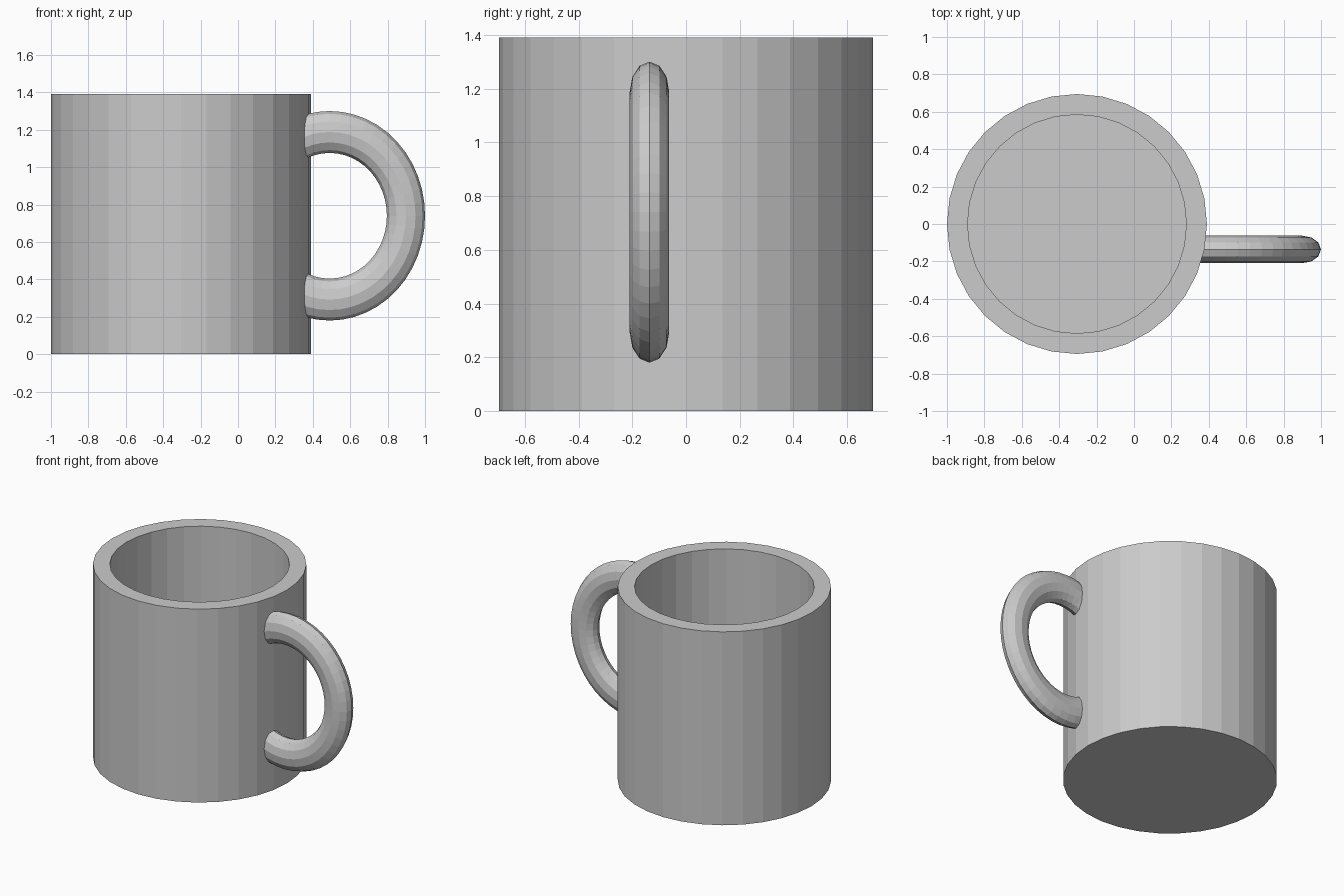
import bpy, bmesh
from math import sin, cos, pi

if "Cube" in bpy.data.objects:
    bpy.data.objects.remove(bpy.data.objects["Cube"])

CX, R_OUT, R_IN = -0.305, 0.695, 0.585
HEIGHT, FLOOR, SIDES = 1.39, 0.25, 32


def add_object(name, bm):
    bmesh.ops.recalc_face_normals(bm, faces=bm.faces)
    mesh = bpy.data.meshes.new(name)
    bm.to_mesh(mesh)
    bm.free()
    obj = bpy.data.objects.new(name, mesh)
    bpy.context.collection.objects.link(obj)
    return obj


# Cup body: faceted thick-walled cylinder, from outer base over the rim to inner floor
bm = bmesh.new()
rings = []
for r, z in [(R_OUT, 0), (R_OUT, HEIGHT), (R_IN, HEIGHT), (R_IN, FLOOR)]:
    rings.append([bm.verts.new((CX + r * sin(2 * pi * i / SIDES),
                                r * cos(2 * pi * i / SIDES), z))
                  for i in range(SIDES)])
for a, b in zip(rings, rings[1:]):
    for i in range(SIDES):
        j = (i + 1) % SIDES
        bm.faces.new((a[i], a[j], b[j], b[i]))
bm.faces.new(rings[0])
bm.faces.new(rings[-1])
add_object("cup_body", bm)

# Handle: flattened ring standing off-centre, trimmed inside the cup wall
MAJOR, MINOR = 48, 12
bm = bmesh.new()
loops = []
for i in range(MAJOR):
    u = 2 * pi * i / MAJOR
    loop = []
    for k in range(MINOR):
        v = 2 * pi * k / MINOR
        d = 1 + 0.25 * cos(v)
        loop.append(bm.verts.new((0.49 + 0.408 * d * cos(u),
                                  -0.136 + 0.294 * 0.25 * sin(v),
                                  0.74 + 0.448 * d * sin(u))))
    loops.append(loop)
for i in range(MAJOR):
    a, b = loops[i], loops[(i + 1) % MAJOR]
    for k in range(MINOR):
        m = (k + 1) % MINOR
        bm.faces.new((a[k], b[k], b[m], a[m]))
cut = bmesh.ops.bisect_plane(bm, geom=bm.verts[:] + bm.edges[:] + bm.faces[:],
                             plane_co=(0.335, 0, 0), plane_no=(-1, 0, 0),
                             clear_outer=True)
edges = [e for e in cut["geom_cut"] if isinstance(e, bmesh.types.BMEdge)]
bmesh.ops.holes_fill(bm, edges=edges, sides=0)
add_object("handle", bm)
